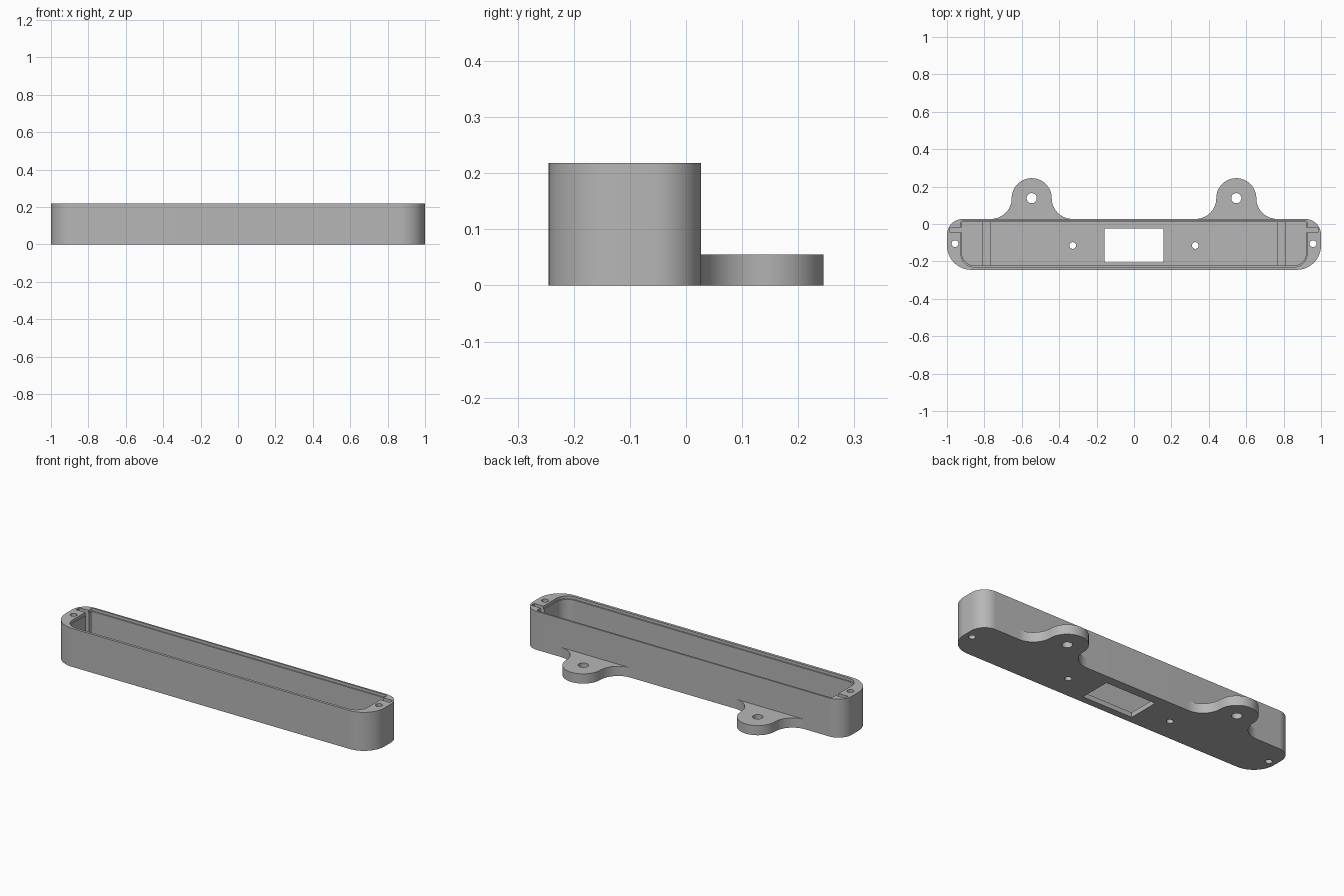
import bpy, bmesh
from math import sin, cos, pi, radians

cube = bpy.data.objects.get("Cube")
if cube:
    bpy.data.objects.remove(cube, do_unlink=True)

grey = bpy.data.materials.new("plain grey")
grey.use_nodes = True
colour = (0.47, 0.47, 0.47, 1)
grey.diffuse_color = colour
grey.node_tree.nodes["Principled BSDF"].inputs["Base Color"].default_value = colour


def arc(cx, cy, r, start, end, steps=16):
    angles = [radians(start + (end - start) * i / steps) for i in range(steps + 1)]
    return [(cx + r * cos(a), cy + r * sin(a)) for a in angles]


def rounded(half, front, back, r_front, r_back):
    """Rectangle outline centred on x with separate front and back corner radii."""
    pts = []
    for sx, y, r, start in ((1, front, r_front, 270), (1, back, r_back, 0),
                            (-1, back, r_back, 90), (-1, front, r_front, 180)):
        cy = y + r if y == front else y - r
        pts += arc(sx * (half - r), cy, r, start, start + 90)
    return pts


def box(x0, x1, y0, y1):
    return [(x0, y0), (x1, y0), (x1, y1), (x0, y1)]


def extrude(name, outline, z0, z1):
    bm = bmesh.new()
    face = bm.faces.new([bm.verts.new((x, y, z0)) for x, y in outline])
    top = bmesh.ops.extrude_face_region(bm, geom=[face])["geom"]
    bmesh.ops.translate(bm, vec=(0, 0, z1 - z0),
                        verts=[v for v in top if isinstance(v, bmesh.types.BMVert)])
    bmesh.ops.recalc_face_normals(bm, faces=bm.faces)
    mesh = bpy.data.meshes.new(name)
    bm.to_mesh(mesh)
    bm.free()
    mesh.materials.append(grey)
    obj = bpy.data.objects.new(name, mesh)
    bpy.context.collection.objects.link(obj)
    return obj


def cut(obj, outline, z0, z1):
    """Remove an extruded outline from the object and bake the result."""
    cutter = extrude("cutter", outline, z0, z1)
    cutter.hide_render = True
    mod = obj.modifiers.new("cut", "BOOLEAN")
    mod.operation, mod.solver, mod.object = "DIFFERENCE", "EXACT", cutter
    deps = bpy.context.evaluated_depsgraph_get()
    mesh = bpy.data.meshes.new_from_object(obj.evaluated_get(deps))
    obj.modifiers.clear()
    obj.data = mesh
    bpy.data.objects.remove(cutter, do_unlink=True)


def smooth(obj):
    bpy.ops.object.select_all(action="DESELECT")
    obj.select_set(True)
    bpy.context.view_layer.objects.active = obj
    bpy.ops.object.shade_smooth_by_angle(angle=radians(30))


HEIGHT, FLOOR, FRONT, BACK, ABOVE = 0.218, 0.027, -0.245, 0.027, 0.3

# Tray with its cavity and the shallow step around the rim
tray = extrude("tray", rounded(1, FRONT, BACK, 0.13, 0.085), 0, HEIGHT)
cut(tray, rounded(0.92, -0.222, 0.011, 0.065, 0.006), FLOOR, ABOVE)
cut(tray, rounded(0.925, -0.23, 0.017, 0.07, 0.01), HEIGHT - 0.016, ABOVE)

# Floor window
cut(tray, box(-0.157, 0.157, -0.205, -0.025), -0.1, 0.1)

for side in (-1, 1):
    # Side slots, end screw holes and floor screw holes
    x0, x1 = sorted((side * 0.9, side * 0.983))
    cut(tray, box(x0, x1, -0.046, -0.018), FLOOR, ABOVE)
    cut(tray, arc(side * 0.957, -0.105, 0.018, 0, 348.75, 31), -0.1, ABOVE)
    cut(tray, arc(side * 0.328, -0.115, 0.018, 0, 348.75, 31), -0.1, 0.1)
smooth(tray)

for side, label in ((-1, "right"), (1, "left")):
    # Low rib across the floor
    x0, x1 = sorted((side * 0.768, side * 0.81))
    extrude(label + "_floor_rib", box(x0, x1, -0.225, 0.014), FLOOR - 0.005, 0.045)

    # Mounting ear: round end flowing into the back wall
    cx, cy, r = side * 0.547, 0.138, 0.107
    fillet = cy - BACK
    outline = [(cx + r + fillet, BACK - 0.006)]
    outline += arc(cx + r + fillet, cy, fillet, 270, 180)
    outline += arc(cx, cy, r, 0, 180, 32)[1:]
    outline += arc(cx - r - fillet, cy, fillet, 0, -90)[1:]
    outline.append((cx - r - fillet, BACK - 0.006))
    ear = extrude(label + "_mounting_ear", outline, 0, 0.055)
    cut(ear, arc(cx, cy, 0.027, 0, 348.75, 31), -0.1, 0.1)
    smooth(ear)
